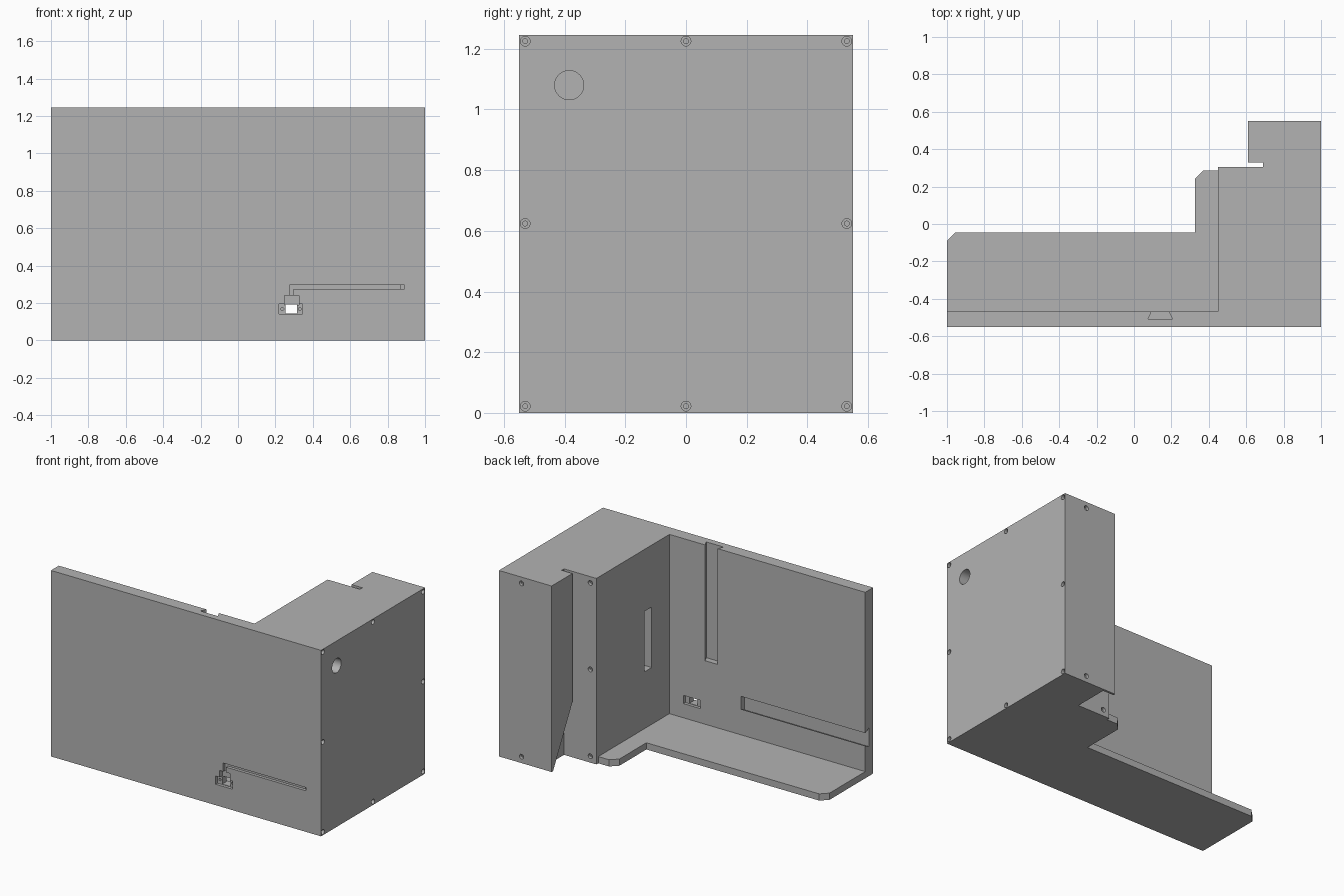
import bpy, bmesh, math
from mathutils import Vector

if "Cube" in bpy.data.objects:
    bpy.data.objects.remove(bpy.data.objects["Cube"], do_unlink=True)

grey = bpy.data.materials.new("plain_grey")
grey.use_nodes = True
COLOUR = (0.45, 0.45, 0.45, 1)
grey.diffuse_color = COLOUR
grey.node_tree.nodes["Principled BSDF"].inputs["Base Color"].default_value = COLOUR

PLACE = {"x": lambda u, v, d: (d, u, v),
         "y": lambda u, v, d: (u, d, v),
         "z": lambda u, v, d: (u, v, d)}


def prism(name, axis, outline, start, end):
    """Extrude a flat outline along one axis."""
    bm = bmesh.new()
    place = PLACE[axis]
    face = bm.faces.new([bm.verts.new(place(u, v, start)) for u, v in outline])
    moved = bmesh.ops.extrude_face_region(bm, geom=[face], use_keep_orig=True)
    bmesh.ops.translate(bm, vec=Vector(place(0, 0, end - start)),
                        verts=[g for g in moved["geom"] if isinstance(g, bmesh.types.BMVert)])
    bmesh.ops.recalc_face_normals(bm, faces=bm.faces)
    mesh = bpy.data.meshes.new(name)
    bm.to_mesh(mesh)
    bm.free()
    mesh.materials.append(grey)
    obj = bpy.data.objects.new(name, mesh)
    bpy.context.collection.objects.link(obj)
    return obj


def rect(u0, u1, v0, v1):
    return [(u0, v0), (u1, v0), (u1, v1), (u0, v1)]


def circle(u, v, r, n=24):
    return [(u + r * math.cos(i * math.tau / n), v + r * math.sin(i * math.tau / n))
            for i in range(n)]


cutters = []


def cut(axis, outline, start, end):
    obj = prism("cutter", axis, outline, start, end)
    obj.hide_render = True
    cutters.append(obj)


def screw_hole(axis, u, v, surface):
    """Wide counterbore with a narrower bore behind it."""
    for radius, depth in ((0.016, 0.02), (0.008, 0.05)):
        cut(axis, circle(u, v, radius, 20), surface + 0.01, surface - depth)


# Housing: front wall, side block and rear column with a narrow slot
FRONT, WALL = -0.55, -0.467
body = prism("housing", "z", [
    (-1, FRONT), (1, FRONT), (1, 0.55), (0.61, 0.55), (0.61, 0.33), (0.69, 0.33),
    (0.69, 0.305), (0.45, 0.305), (0.45, WALL), (-1, WALL)], 0, 1.245)

# Base plate with clipped corners
prism("base_plate", "z", [
    (-1, WALL), (0.45, WALL), (0.45, 0.285), (0.37, 0.285), (0.325, 0.24),
    (0.325, -0.045), (-0.955, -0.045), (-1, -0.09)], 0, 0.045)

# Slanted relief at the foot of the rear column
cut("x", [(0.315, -0.01), (0.54, -0.01), (0.315, 0.413)], 0.59, 0.69)

# Dovetail grooves on the back of the wall
cut("z", [(0.095, WALL + 0.001), (0.185, WALL + 0.001), (0.205, -0.507), (0.075, -0.507)],
    0.47, 1.3)
cut("x", [(WALL + 0.001, 0.217), (WALL + 0.001, 0.302), (-0.507, 0.322), (-0.507, 0.197)],
    -1.1, -0.08)

# Window in the inner side of the block
cut("x", rect(-0.28, -0.205, 0.425, 0.83), 0.4, 0.55)

# Connector port and cable channels
cut("y", rect(0.22, 0.345, 0.14, 0.195), -0.6, -0.53)
cut("y", rect(0.22, 0.345, 0.14, 0.195), -0.487, -0.4)
cut("y", rect(0.255, 0.315, 0.143, 0.192), -0.6, -0.4)
for x in (0.237, 0.33):
    cut("y", circle(x, 0.168, 0.008, 12), -0.56, -0.515)
cut("y", rect(0.248, 0.327, 0.19, 0.24), -0.6, -0.52)
cut("y", [(0.275, 0.23), (0.297, 0.23), (0.297, 0.275), (0.89, 0.275),
          (0.89, 0.297), (0.275, 0.297)], -0.6, -0.53)
cut("y", rect(0.872, 0.889, 0.276, 0.296), -0.56, -0.45)

# Large round opening and screw holes on the left face
cut("x", circle(-0.385, 1.08, 0.048, 40), 1.05, 0.9)
for y in (-0.53, 0, 0.53):
    for z in (0.022, 0.624, 1.225):
        if (y, z) != (0, 0.624):
            screw_hole("x", y, z, 1)

# Screw holes on the rear faces
for z in (0.043, 1.203):
    screw_hole("y", 0.833, z, 0.55)
for z in (0.043, 0.624, 1.203):
    screw_hole("y", 0.495, z, 0.305)

# Carve everything, then discard the cutters
for c in cutters:
    mod = body.modifiers.new("carve", "BOOLEAN")
    mod.operation = "DIFFERENCE"
    mod.solver = "EXACT"
    mod.object = c
bpy.context.view_layer.update()
carved = bpy.data.meshes.new_from_object(body.evaluated_get(bpy.context.evaluated_depsgraph_get()))
body.modifiers.clear()
body.data = carved
for c in cutters:
    bpy.data.objects.remove(c, do_unlink=True)

bpy.ops.object.select_all(action="DESELECT")
body.select_set(True)
bpy.context.view_layer.objects.active = body
bpy.ops.object.shade_smooth_by_angle(angle=math.radians(30))
